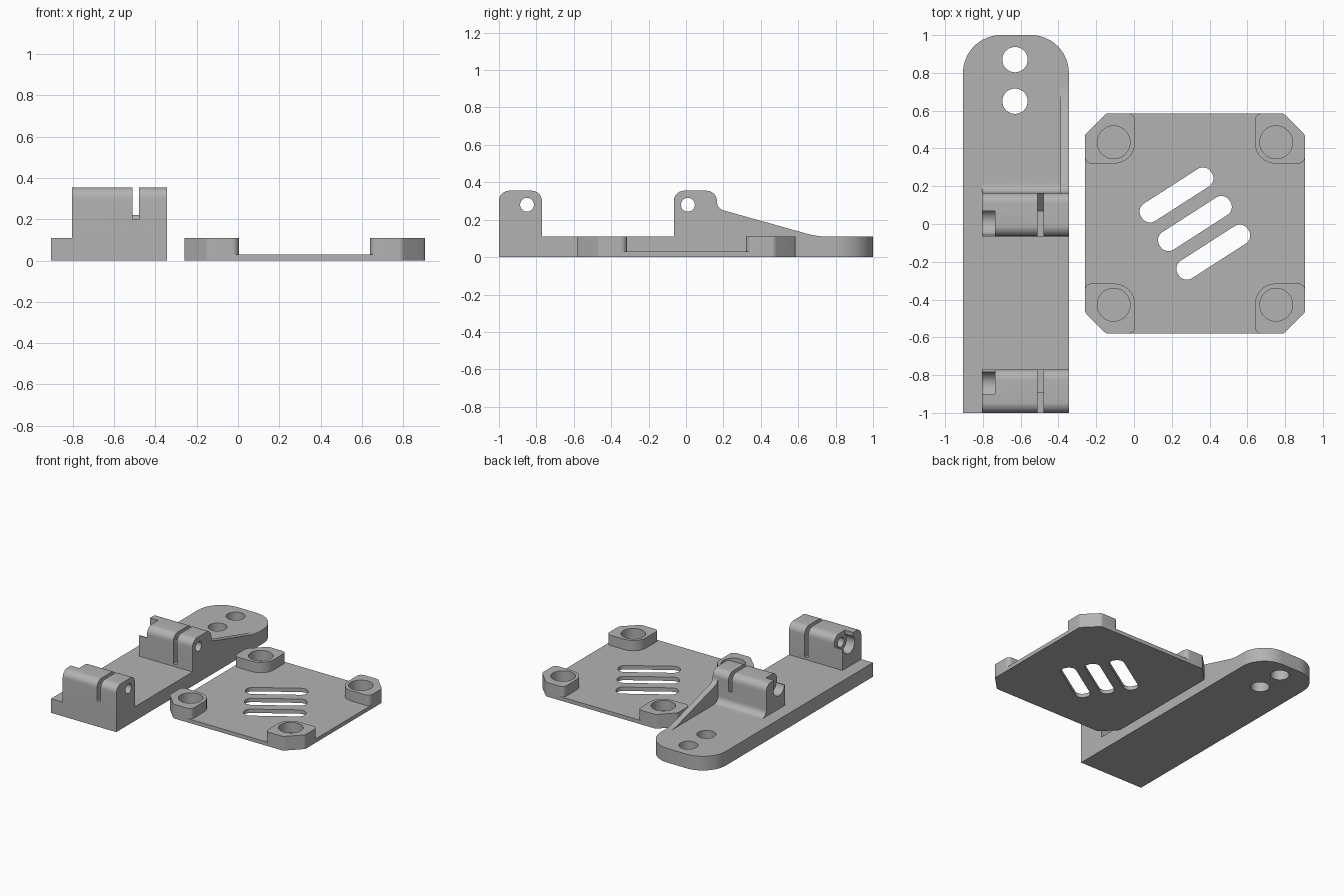
import bpy, bmesh, math
from mathutils import Vector

if "Cube" in bpy.data.objects:
    bpy.data.objects.remove(bpy.data.objects["Cube"])

grey = bpy.data.materials.new("grey plastic")
grey.diffuse_color = (0.45, 0.45, 0.45, 1)
grey.use_nodes = True
grey.node_tree.nodes["Principled BSDF"].inputs["Base Color"].default_value = grey.diffuse_color


def rounded(corners, steps=10):
    """Outline from (u, v, radius) corners, each filleted by its radius."""
    out = []
    n = len(corners)
    for i, (u, v, r) in enumerate(corners):
        p = Vector((u, v))
        if r == 0:
            out.append(p)
            continue
        a = (Vector(corners[i - 1][:2]) - p).normalized()
        b = (Vector(corners[(i + 1) % n][:2]) - p).normalized()
        half = a.angle(b) / 2
        c = p + (a + b).normalized() * r / math.sin(half)
        start = p + a * r / math.tan(half) - c
        end = p + b * r / math.tan(half) - c
        turn = math.atan2(start.x * end.y - start.y * end.x, start.dot(end))
        for k in range(steps + 1):
            t = turn * k / steps
            out.append(c + Vector((start.x * math.cos(t) - start.y * math.sin(t),
                                   start.x * math.sin(t) + start.y * math.cos(t))))
    return out


def circle(u, v, r, n=40):
    return [Vector((u + r * math.cos(2 * math.pi * k / n),
                    v + r * math.sin(2 * math.pi * k / n))) for k in range(n)]


def prism(name, outline, lo, hi, axis="z"):
    """Extrude an outline along z (u, v = x, y) or along x (u, v = y, z)."""
    place = (lambda p, w: (p[0], p[1], w)) if axis == "z" else (lambda p, w: (w, p[0], p[1]))
    bm = bmesh.new()
    low = [bm.verts.new(place(p, lo)) for p in outline]
    high = [bm.verts.new(place(p, hi)) for p in outline]
    bm.faces.new(low)
    bm.faces.new(high)
    n = len(low)
    for i in range(n):
        j = (i + 1) % n
        bm.faces.new((low[i], low[j], high[j], high[i]))
    bmesh.ops.recalc_face_normals(bm, faces=bm.faces)
    me = bpy.data.meshes.new(name)
    bm.to_mesh(me)
    bm.free()
    me.materials.append(grey)
    ob = bpy.data.objects.new(name, me)
    bpy.context.collection.objects.link(ob)
    return ob


def combine(ob, tool, operation):
    mod = ob.modifiers.new(operation, "BOOLEAN")
    mod.operation, mod.solver, mod.object = operation, "EXACT", tool
    bpy.context.view_layer.objects.active = ob
    bpy.ops.object.modifier_apply(modifier=mod.name)
    bpy.data.objects.remove(tool)


def add(ob, *args):
    combine(ob, prism("addition", *args), "UNION")


def cut(ob, *args):
    combine(ob, prism("cutter", *args), "DIFFERENCE")


def smooth(ob):
    bpy.ops.object.select_all(action="DESELECT")
    ob.select_set(True)
    bpy.context.view_layer.objects.active = ob
    bpy.ops.object.shade_smooth_by_angle(angle=math.radians(30))


# Long bracket base with a rounded back end
LEFT, RIGHT, LUG = -0.905, -0.345, -0.805
bracket = prism("hinge_bracket", rounded([(LEFT, -1, 0), (RIGHT, -1, 0),
                                          (RIGHT, 1, .2), (LEFT, 1, .2)], 16), 0, .11)

# Front lug, rear lug with a fillet at its foot, and the sloping gusset behind it
add(bracket, rounded([(-1, .02, 0), (-.77, .02, 0), (-.77, .355, .055), (-1, .355, .055)]),
    LUG, RIGHT, "x")
add(bracket, rounded([(-.065, .02, 0), (.25, .02, 0), (.25, .11, 0), (.165, .11, .05),
                      (.165, .355, .055), (-.065, .355, .055)]), LUG, RIGHT, "x")
add(bracket, rounded([(.1, .02, 0), (.8, .02, 0), (.8, .11, 0), (.7, .11, .4),
                      (.165, .26, .05), (.165, .3, 0), (.1, .3, 0)]), -.39, RIGHT, "x")

# Screw holes in the rounded end
for y in (.87, .65):
    cut(bracket, circle(-.63, y, .067), -.1, .3)

# Pin holes and round nut pockets on the left ends of the lugs
for y in (-.85, .01):
    cut(bracket, circle(y, .28, .037), -1, 0, "x")
    cut(bracket, circle(y, .28, .068), -.85, -.735, "x")

# Pocket mouths: the front lug opens backward, the rear lug forward
cut(bracket, [(-.9, .27), (-.7, .27), (-.7, .5), (-.9, .5)], -.85, -.735, "x")
cut(bracket, [(-.15, .27), (.07, .27), (.07, .5), (-.15, .5)], -.85, -.735, "x")

# Clamping slits with stepped floors
cut(bracket, [(-1.1, .2), (-.89, .2), (-.89, .13), (-.7, .13), (-.7, .5), (-1.1, .5)],
    -.51, -.48, "x")
cut(bracket, [(-.1, .13), (.07, .13), (.165, .22), (.3, .22), (.3, .5), (-.1, .5)],
    -.51, -.48, "x")
smooth(bracket)

# Thin cover plate with chamfered corners
CX, CY, HALF, CH = .3225, .0025, .5825, .112
ring = []
for sx, sy in ((1, 1), (-1, 1), (-1, -1), (1, -1)):
    pair = [(CX + sx * HALF, CY + sy * (HALF - CH), .03),
            (CX + sx * (HALF - CH), CY + sy * HALF, .03)]
    ring += pair if sx * sy > 0 else pair[::-1]
plate = prism("cover_plate", rounded(ring, 5), 0, .03)

# Raised corner pads with blind round sockets
for sx in (-1, 1):
    for sy in (-1, 1):
        pad = [(HALF, HALF - CH, .03), (HALF - CH, HALF, .03), (HALF - .265, HALF, .035),
               (HALF - .265, HALF - .265, .11), (HALF, HALF - .265, .035)]
        add(plate, rounded([(CX + sx * u, CY + sy * v, r) for u, v, r in pad], 8), 0, .11)
        cut(plate, circle(CX + sx * .43, CY + sy * .43, .087), .03, .2)

# Three equal round-ended ventilation slots
along = Vector((.84, .54)).normalized()
across = Vector((-along.y, along.x))
for k in (-1, 0, 1):
    mid = Vector((CX, CY)) + across * k * .18
    corners = [mid + along * a * .22 + across * b * .055
               for a, b in ((-1, -1), (1, -1), (1, 1), (-1, 1))]
    cut(plate, rounded([(p.x, p.y, .05) for p in corners], 6), -.1, .1)
smooth(plate)
